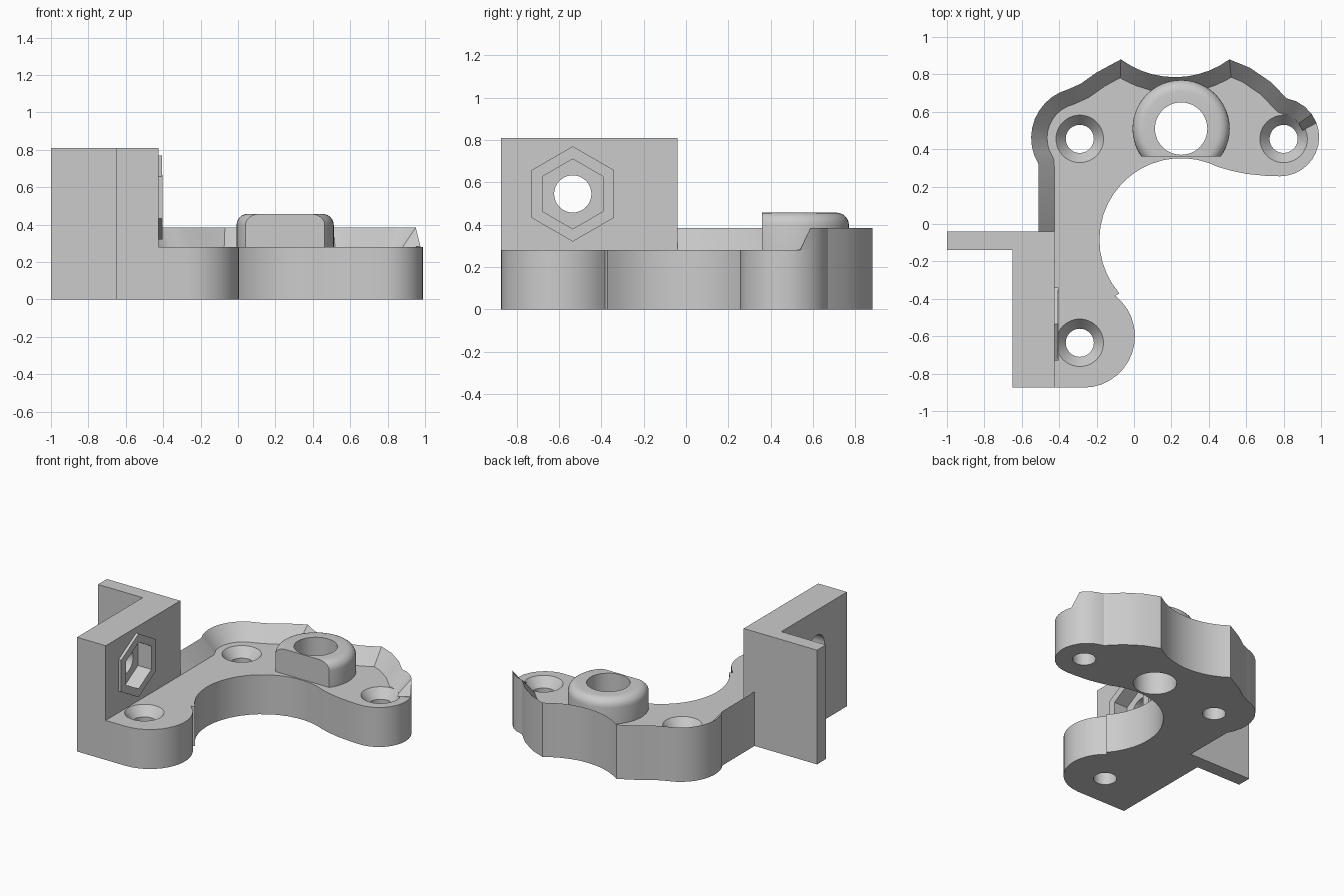
import bpy, bmesh
from math import cos, sin, radians, tau
from mathutils import Matrix, Vector

if "Cube" in bpy.data.objects:
    bpy.data.objects.remove(bpy.data.objects["Cube"])

GREY = (0.6, 0.6, 0.6, 1)
grey = bpy.data.materials.new("plain grey")
grey.use_nodes = True
grey.diffuse_color = GREY
grey.node_tree.nodes["Principled BSDF"].inputs["Base Color"].default_value = GREY

BASE_TOP, RIM_TOP, WALL_TOP = 0.28, 0.385, 0.81


def finish(name, bm, matrix=Matrix()):
    bmesh.ops.remove_doubles(bm, verts=bm.verts, dist=1e-5)
    bm.transform(matrix)
    bmesh.ops.recalc_face_normals(bm, faces=bm.faces)
    mesh = bpy.data.meshes.new(name)
    bm.to_mesh(mesh)
    bm.free()
    mesh.materials.append(grey)
    obj = bpy.data.objects.new(name, mesh)
    bpy.context.collection.objects.link(obj)
    return obj


def arc(cx, cy, r, start, end, steps):
    angles = [radians(start + (end - start) * i / steps) for i in range(steps + 1)]
    return [(cx + r * cos(a), cy + r * sin(a)) for a in angles]


def ngon(r, sides):
    return arc(0, 0, r, 0, 360, sides)[:-1]


def prism(name, points, low, high, matrix=Matrix()):
    bm = bmesh.new()
    face = bm.faces.new([bm.verts.new((x, y, low)) for x, y in points])
    top = bmesh.ops.extrude_face_region(bm, geom=[face])["geom"]
    verts = [v for v in top if isinstance(v, bmesh.types.BMVert)]
    bmesh.ops.translate(bm, verts=verts, vec=(0, 0, high - low))
    return finish(name, bm, matrix)


def lathe(name, profile, x, y, closed=False, flat_at=None):
    bm = bmesh.new()
    verts = [bm.verts.new((r, 0, z)) for r, z in profile]
    pairs = list(zip(verts, verts[1:]))
    if closed:
        pairs.append((verts[-1], verts[0]))
    edges = [bm.edges.new(p) for p in pairs]
    bmesh.ops.spin(bm, geom=verts + edges, axis=(0, 0, 1), cent=(0, 0, 0),
                   angle=tau, steps=48)
    bmesh.ops.remove_doubles(bm, verts=bm.verts, dist=1e-5)
    if flat_at is not None:
        geom = bm.verts[:] + bm.edges[:] + bm.faces[:]
        cut = bmesh.ops.bisect_plane(bm, geom=geom, plane_co=(0, flat_at, 0),
                                     plane_no=(0, -1, 0), clear_outer=True)
        rim = [e for e in cut["geom_cut"] if isinstance(e, bmesh.types.BMEdge)]
        bmesh.ops.edgeloop_fill(bm, edges=rim)
    return finish(name, bm, Matrix.Translation((x, y, 0)))


def carve(obj, cutters):
    for c in cutters:
        c.hide_render = True
        mod = obj.modifiers.new("cut", "BOOLEAN")
        mod.operation, mod.solver, mod.object = "DIFFERENCE", "EXACT", c
    graph = bpy.context.evaluated_depsgraph_get()
    mesh = bpy.data.meshes.new_from_object(obj.evaluated_get(graph))
    obj.modifiers.clear()
    obj.data = mesh


# Outline of the curved arm: inner side, then the outer side that carries the rim
inner_side = (
    [(-0.425, -0.04), (-0.425, -0.875)]
    + arc(-0.27, -0.6, 0.275, -90, 52, 14)
    + arc(0.252, -0.085, 0.437, 221, 70, 18)
    + [(0.45, 0.305), (0.52, 0.285), (0.6, 0.268), (0.7, 0.258)]
    + arc(0.78, 0.465, 0.21, -90, 10, 9)
)
outer_side = (
    arc(0.78, 0.465, 0.21, 21, 80, 4)
    + [(0.73, 0.76), (0.62, 0.835)]
    + arc(0.22, 1.275, 0.49, 306.3, 233.7, 10)
    + [(-0.2, 0.81), (-0.285, 0.75)]
    + arc(-0.28, 0.46, 0.27, 105, 211, 10)
    + [(-0.51, -0.04)]
)
arm = prism("curved_arm", inner_side + outer_side, 0, BASE_TOP)

# Countersunk screw holes and the large through hole
sink = [(0, -0.1), (0.075, -0.1), (0.075, 0.215), (0.127, BASE_TOP), (0.127, 0.4), (0, 0.4)]
cutters = [lathe("screw_cutter", sink, x, y)
           for x, y in ((-0.29, 0.455), (0.8, 0.455), (-0.29, -0.635))]
cutters.append(lathe("bore_cutter", [(0, -0.1), (0.14, -0.1), (0.14, 0.4), (0, 0.4)], 0.252, 0.51))
carve(arm, cutters)


# Sloped rim: a wedge following the outer side
def sloped_rim(path, width):
    pts = [Vector(p) for p in path]
    bm = bmesh.new()
    rows = []
    for i, p in enumerate(pts):
        sides = []
        for a, b in ((i - 1, i), (i, i + 1)):
            if a >= 0 and b < len(pts):
                d = (pts[b] - pts[a]).normalized()
                sides.append(Vector((-d.y, d.x)))
        mitre = sum(sides, Vector((0, 0))).normalized()
        inner = p + mitre * width / mitre.dot(sides[0])
        top = BASE_TOP + 0.002 if i == 0 else RIM_TOP
        rows.append([bm.verts.new(v) for v in (
            (p.x, p.y, BASE_TOP), (p.x, p.y, top), (inner.x, inner.y, BASE_TOP))])
    for r, s in zip(rows, rows[1:]):
        for k in range(3):
            n = (k + 1) % 3
            bm.faces.new((r[k], r[n], s[n], s[k]))
    bm.faces.new(rows[0])
    bm.faces.new(rows[-1])
    return finish("sloped_rim", bm)


rim = sloped_rim(outer_side, 0.085)

# Rounded collar with a flat front
collar_profile = ([(0.14, BASE_TOP), (0.26, BASE_TOP)]
                  + arc(0.2, 0.397, 0.06, 0, 90, 6) + [(0.14, 0.457)])
collar = lathe("rounded_collar", collar_profile, 0.252, 0.51, closed=True, flat_at=-0.15)

# Upright wall with its side flange
wall = prism("upright_wall", [
    (-0.65, -0.875), (-0.425, -0.875), (-0.425, -0.04),
    (-1, -0.04), (-1, -0.14), (-0.65, -0.14)], 0, WALL_TOP)

# Raised hexagonal nut seat, its pocket and the bolt hole
sideways = Matrix.Translation((0, -0.535, 0.545)) @ Matrix.Rotation(radians(90), 4, "Y")
seat = prism("hex_nut_seat", ngon(0.225, 6), -0.425, -0.405, sideways)
pocket = prism("pocket_cutter", ngon(0.165, 6), -0.51, -0.3, sideways)
bolt = prism("bolt_cutter", ngon(0.088, 40), -0.8, -0.45, sideways)
carve(seat, [pocket])
carve(wall, [pocket, bolt])

for c in cutters + [pocket, bolt]:
    bpy.data.objects.remove(c)

# Smooth curved sides, keep edges sharp
bpy.ops.object.select_all(action="DESELECT")
for obj in (arm, rim, collar, wall, seat):
    obj.select_set(True)
    bpy.context.view_layer.objects.active = obj
bpy.ops.object.shade_smooth_by_angle(angle=radians(28))
